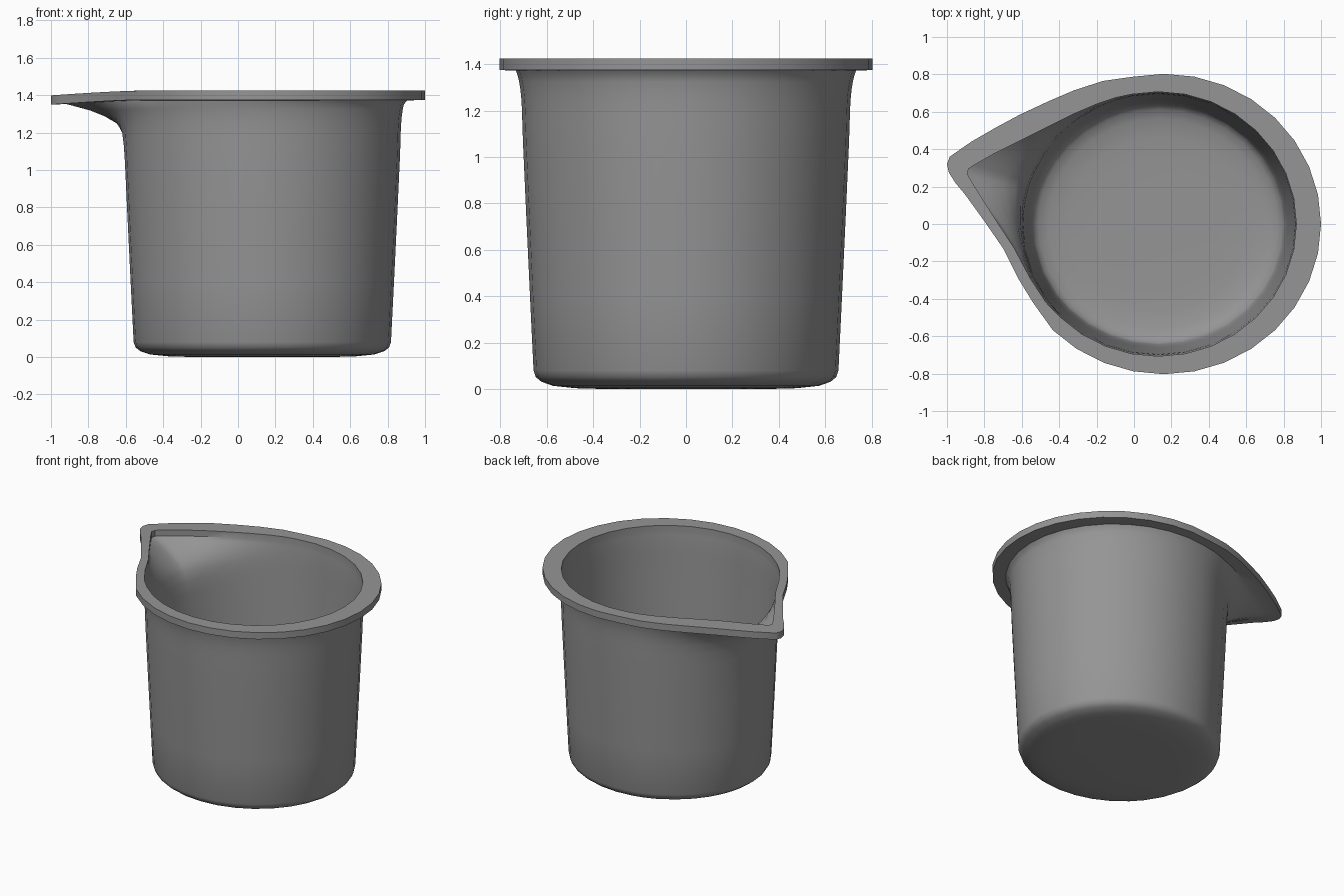
import bpy, bmesh, math
from mathutils import Vector

if "Cube" in bpy.data.objects:
    bpy.data.objects.remove(bpy.data.objects["Cube"])

CX, RATIO = 0.13, 0.955   # body axis, depth/width ratio

# Rim outline: (outer, inner) point pairs, round part then pouring spout
pairs = []
for i in range(22):
    t = math.radians(-135 + 11.25 * i)
    pairs.append(((0.16 + 0.84 * math.cos(t), 0.803 * math.sin(t)),
                  (CX + 0.738 * math.cos(t), 0.707 * math.sin(t))))
pairs += [
    ((-.165, .765), (-.10, .675)), ((-.32, .715), (-.19, .645)),
    ((-.46, .655), (-.33, .585)), ((-.61, .585), (-.47, .515)),
    ((-.74, .515), (-.61, .445)), ((-.87, .44), (-.75, .375)),
    ((-.985, .36), (-.855, .315)), ((-1.0, .32), (-.885, .295)),
    ((-.99, .275), (-.89, .265)), ((-.955, .22), (-.855, .205)),
    ((-.905, .16), (-.805, .125)), ((-.80, .015), (-.725, 0)),
    ((-.70, -.13), (-.64, -.13)), ((-.62, -.29), (-.555, -.29)),
    ((-.54, -.42), (-.47, -.42))]
pairs = [(Vector(o), Vector(i)) for o, i in pairs]


def droop(x):
    return 0.025 * min(1, max(0, (-0.55 - x) / 0.45)) ** 1.3


def rim_ring(f, z):
    """Ring between the inner (0) and outer (1) rim outline."""
    pts = [i.lerp(o, f) for o, i in pairs]
    return [(p.x, p.y, z - droop(p.x)) for p in pts]


def body_ring(z, r, w=0, e=0):
    """Elliptical ring of half width r, blended by w towards the rim outline, widened by e."""
    ring = []
    for _, i in pairs:
        u = math.atan2(i.y / RATIO, i.x - CX)
        p = Vector((CX + r * math.cos(u), r * RATIO * math.sin(u))).lerp(i, w)
        p += (p - Vector((CX, 0))).normalized() * e
        ring.append((p.x, p.y, z - droop(p.x) * w))
    return ring


# Shared wall profile: z, half width, spout blend, flare
wall = [(.08, .688, 0, 0), (.4, .704, 0, 0), (.75, .721, 0, 0), (1.05, .735, 0, 0),
        (1.13, .738, .02, 0), (1.2, .740, .08, 0), (1.25, .741, .2, .002),
        (1.29, .741, .4, .006), (1.325, .741, .63, .012), (1.35, .741, .84, .018)]
foot = [(0, .35), (.004, .5), (.014, .60), (.032, .653), (.052, .678)]

rings = [body_ring(z, r) for z, r in foot]
rings += [body_ring(*row) for row in wall]
# Flat rim with square edge
rings += [rim_ring(.27, 1.372), rim_ring(1, 1.375), rim_ring(1, 1.424),
          rim_ring(0, 1.424), rim_ring(0, 1.38)]
# Inner wall and floor
rings += [body_ring(z + .01, r - .012, w, 0) for z, r, w, e in reversed(wall)]
rings += [body_ring(z + .015, r - .012) for z, r in reversed(foot)]

bm = bmesh.new()
loops = [[bm.verts.new(p) for p in ring] for ring in rings]
n = len(pairs)
for a, b in zip(loops, loops[1:]):
    for k in range(n):
        bm.faces.new((a[k], a[(k + 1) % n], b[(k + 1) % n], b[k]))
bm.faces.new(loops[0][::-1])
bm.faces.new(loops[-1])
bmesh.ops.recalc_face_normals(bm, faces=bm.faces)

mesh = bpy.data.meshes.new("spouted_cup")
bm.to_mesh(mesh)
bm.free()
cup = bpy.data.objects.new("spouted_cup", mesh)
bpy.context.collection.objects.link(cup)

# Dark grey finish
finish = bpy.data.materials.new("dark_grey")
finish.diffuse_color = (0.3, 0.3, 0.3, 1)
finish.use_nodes = True
finish.node_tree.nodes["Principled BSDF"].inputs["Base Color"].default_value = finish.diffuse_color
mesh.materials.append(finish)

bpy.context.view_layer.objects.active = cup
cup.select_set(True)
bpy.ops.object.shade_smooth_by_angle(angle=math.radians(35))
